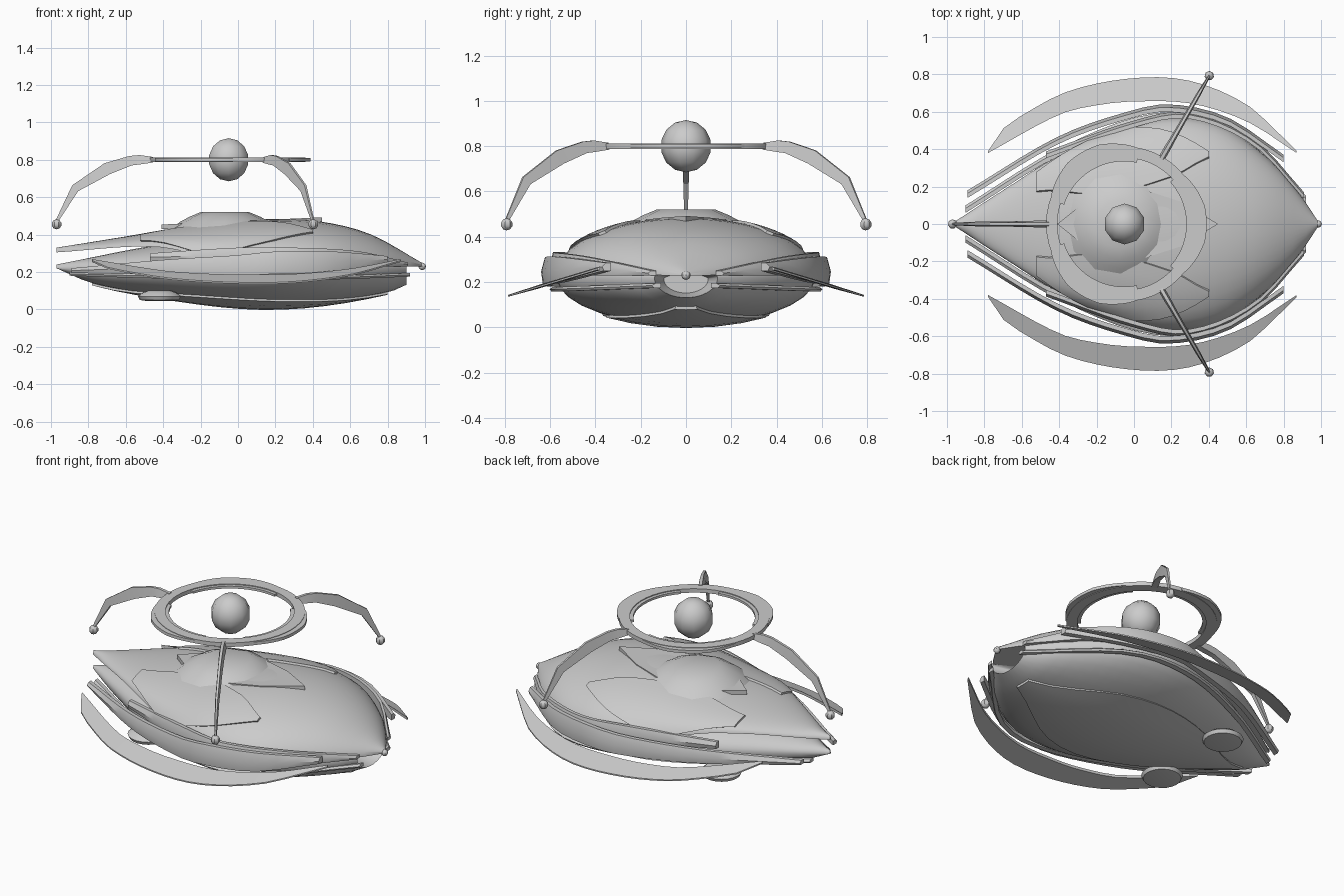
import bpy, bmesh, math
from mathutils import Vector

cube = bpy.data.objects.get("Cube")
if cube:
    bpy.data.objects.remove(cube, do_unlink=True)

grey = bpy.data.materials.new("light_grey")
grey.use_nodes = True
grey.diffuse_color = (0.6, 0.6, 0.6, 1)
for node in grey.node_tree.nodes:
    if node.type == 'BSDF_PRINCIPLED':
        node.inputs["Base Color"].default_value = grey.diffuse_color


def finish(name, bm, angle=35):
    bmesh.ops.recalc_face_normals(bm, faces=bm.faces)
    mesh = bpy.data.meshes.new(name)
    bm.to_mesh(mesh)
    bm.free()
    mesh.materials.append(grey)
    obj = bpy.data.objects.new(name, mesh)
    bpy.context.collection.objects.link(obj)
    bpy.ops.object.select_all(action='DESELECT')
    obj.select_set(True)
    bpy.context.view_layer.objects.active = obj
    bpy.ops.object.shade_smooth_by_angle(angle=math.radians(angle))
    return obj


def curve(pts, x):
    """Smooth value at x through a short list of (x, value) points."""
    x = min(max(x, pts[0][0]), pts[-1][0])
    i = max(k for k in range(len(pts) - 1) if pts[k][0] <= x)

    def slope(k):
        a, b = pts[max(k - 1, 0)], pts[min(k + 1, len(pts) - 1)]
        return (b[1] - a[1]) / (b[0] - a[0])
    (x0, y0), (x1, y1) = pts[i], pts[i + 1]
    h = x1 - x0
    t = (x - x0) / h
    return ((1 + 2 * t) * (1 - t) ** 2 * y0 + t * (1 - t) ** 2 * h * slope(i)
            + t * t * (3 - 2 * t) * y1 + t * t * (t - 1) * h * slope(i + 1))


def span(a, b, n):
    return [a + (b - a) * i / n for i in range(n + 1)]


def loft(name, rings, angle=35):
    """Skin closed rings of equal length and cap both ends."""
    bm = bmesh.new()
    rows = [[bm.verts.new(p) for p in ring] for ring in rings]
    n = len(rows[0])
    for a, b in zip(rows, rows[1:]):
        for i in range(n):
            bm.faces.new((a[i], a[(i + 1) % n], b[(i + 1) % n], b[i]))
    bm.faces.new(rows[0])
    bm.faces.new(rows[-1])
    return finish(name, bm, angle)


# Hull outline and profiles
width = [(-.97, .005), (-.7, .18), (-.4, .365), (0, .53), (.25, .57),
         (.5, .51), (.75, .32), (.9, .14), (.99, .005)]
shell_rim = [(-.97, .305), (-.45, .335), (-.1, .27), (.3, .235), (.99, .23)]
shell_top = [(-.97, .33), (-.6, .39), (-.3, .44), (.1, .48), (.4, .475),
             (.7, .405), (.99, .245)]
core_top = [(-.97, .24), (-.4, .35), (.1, .4), (.5, .38), (.9, .25)]
keel = [(-.97, .22), (-.78, .14), (-.4, .065), (.05, .012), (.4, .022), (.8, .09), (.92, .14)]


def shell_point(x, deg, off=0):
    a, r = math.radians(deg), curve(shell_rim, x)
    return (x, (curve(width, x) + off) * math.cos(a),
            r + (curve(shell_top, x) - r + off) * math.sin(a))


def hull_point(x, deg, off=0):
    a, rim = math.radians(deg), .22
    s = math.sin(a)
    h = curve(core_top, x) - rim if s > 0 else rim - curve(keel, x)
    return (x, (curve(width, x) + off) * math.cos(a), rim + (h + off) * s)


loft("upper_shell", [[shell_point(x, d) for d in span(0, 180, 20)] for x in span(-.97, .99, 28)])
hull = [[hull_point(x, d) for d in range(0, 360, 12)] for x in span(-.97, .9, 28)]
# The blunt end has a recessed mouth
hull.append([(.78, p[1] * .7, .2 + (p[2] - .2) * .7) for p in hull[-1]])
loft("lower_hull", hull)


def patch(name, point, low, high, x0, x1, side=1):
    """Thin plate lying on a hull surface between two angle curves."""
    rings = []
    for x in span(x0, x1, 14):
        angles = span(curve(low, x), curve(high, x), 6)
        ring = [point(x, d, .012) for d in angles] + [point(x, d, -.004) for d in reversed(angles)]
        rings.append([(p[0], p[1] * side, p[2]) for p in ring])
    loft(name, rings)


patch("keel_plate", hull_point, [(-.78, -91), (-.3, -125), (.3, -125), (.8, -100)],
      [(-.78, -89), (-.3, -55), (.3, -55), (.8, -80)], -.78, .8)


def ribbon(name, path, thick, side):
    """Upright band through (x, y, low z, high z) stations."""
    tables = [[(p[0], p[k]) for p in path] for k in (1, 2, 3)]
    rings = []
    for x in span(path[0][0], path[-1][0], 18):
        y, lo, hi = (curve(t, x) for t in tables)
        rings.append([(x, side * (y + dy), z) for dy, z in
                      ((-thick, lo), (thick * .6, lo), (thick, (lo + hi) / 2), (thick * .2, hi), (-thick, hi))])
    loft(name, rings)


outer_band = [(-.89, .16, .195, .22), (-.4, .45, .185, .265), (0, .59, .18, .29),
              (.2, .62, .19, .31), (.5, .55, .2, .31), (.8, .35, .25, .285)]
inner_band = [(-.47, .37, .26, .3), (0, .535, .24, .33), (.3, .58, .23, .33),
              (.65, .43, .23, .31), (.91, .15, .23, .25)]
rim_band = [(-.9, .08, .18, .2), (-.4, .385, .165, .19), (.1, .57, .16, .18),
            (.5, .525, .16, .18), (.92, .13, .175, .195)]
fin_outer = [(-.78, .39), (-.72, .49), (-.6, .58), (-.35, .71), (0, .78),
             (.3, .765), (.6, .64), (.8, .46), (.87, .39)]
fin_inner = [(-.78, .38), (-.4, .585), (-.2, .635), (0, .655), (.3, .645), (.6, .55), (.87, .38)]


def fin_point(x, y, side, dz):
    return (x, side * y, .18 - .3 * (y - .65) + dz)


for side, label in ((1, "back"), (-1, "front")):
    ribbon(label + "_outer_band", outer_band, .02, side)
    ribbon(label + "_inner_band", inner_band, .018, side)
    ribbon(label + "_rim_band", rim_band, .02, side)
    # Leaf plate on the shoulder of the shell
    patch(label + "_shoulder_plate", shell_point,
          [(-.52, 25), (-.22, 5), (.1, 25), (.4, 46)],
          [(-.52, 55), (-.2, 70), (.2, 64), (.4, 50)], -.52, .4, side)
    # Crescent side fin
    rings = []
    for x in span(-.78, .87, 20):
        o, i = curve(fin_outer, x), curve(fin_inner, x)
        rings.append([fin_point(x, y, side, dz) for y, dz in
                      ((i, -.008), (o, -.004), (o, .004), (i, .008))])
    loft(label + "_side_fin", rings)


def turned(name, profile, centre, sides, angle=35):
    """Solid of revolution from (radius, z) points."""
    rings = [[(centre[0] + r * math.cos(math.tau * k / sides),
               centre[1] + r * math.sin(math.tau * k / sides), z) for k in range(sides)]
             for r, z in profile]
    loft(name, rings, angle)


# Landing discs
for side, label in ((1, "back"), (-1, "front")):
    turned(label + "_landing_disc", [(.06, .1), (.09, .09), (.115, .07), (.105, .05), (.07, .045)],
           (-.42, side * .26), 20)

# Diamond plate and flattened dome on the crown
outline = [(-.41, 0), (-.26, .12), (0, .2), (.25, .12), (.45, 0), (.25, -.12), (0, -.2), (-.26, -.12)]
loft("crown_plate", [[(x, y, .46 + .045 * x + dz) for x, y in outline] for dz in (-.012, .012)])
turned("crown_dome", [(.29, .43), (.24, .468), (.19, .495), (.13, .52)], (-.07, 0), 12)


def ball(name, centre, radius, u, v, stretch=1):
    bm = bmesh.new()
    bmesh.ops.create_uvsphere(bm, u_segments=u, v_segments=v, radius=radius)
    for vert in bm.verts:
        vert.co.z *= stretch
        vert.co += Vector(centre)
    finish(name, bm, 40)


ball("floating_orb", (-.05, 0, .8), .112, 10, 7, 1.03)
ball("stern_bead", (.985, 0, .23), .02, 8, 6)

# Floating ring: full hoop, outer lobes and inner arcs
CENTRE = -.055


def arc(name, r0, r1, a0, a1, half, n, bulge=0):
    rings = []
    for k, a in enumerate(span(math.radians(a0), math.radians(a1), n)):
        out = r1 + bulge * min(1, 3 * min(k, n - k) / n)
        rings.append([(CENTRE + r * math.cos(a), r * math.sin(a), .8 + z)
                      for r, z in ((r0, -half), (out, -half), (out, half), (r0, half))])
    loft(name, rings)


arc("hoop", .355, .415, 0, 360, .012, 48)
for k in range(3):
    arc(f"hoop_lobe_{k}", .4, .418, 120 * k - 38, 120 * k + 38, .009, 15, .026)
    arc(f"hoop_inner_arc_{k}", .335, .36, 120 * k - 42, 120 * k + 42, .007, 14)

# Three drooping arms: (radius, z, height, half thickness)
stations = [(.4, .8, .03, .018), (.47, .8, .05, .018), (.52, .795, .052, .016),
            (.645, .752, .065, .014), (.815, .648, .045, .012), (.915, .47, .014, .007)]
for k in range(3):
    a = math.radians(60 + 120 * k)
    along, across = Vector((math.cos(a), math.sin(a), 0)), Vector((-math.sin(a), math.cos(a), 0))
    rings = []
    for i, (r, z, h, t) in enumerate(stations):
        p, q = stations[max(i - 1, 0)], stations[min(i + 1, len(stations) - 1)]
        d = Vector((q[0] - p[0], q[1] - p[1])).normalized()
        up = (along * -d.y + Vector((0, 0, d.x))) * h / 2
        mid = Vector((CENTRE, 0, z)) + along * r
        rings.append([mid + up * s + across * t * w for s, w in ((1, -.5), (1, .5), (-1, 1), (-1, -1))])
    loft(f"arm_{k}", rings, 20)
    ball(f"arm_bead_{k}", (CENTRE + .915 * along.x, .915 * along.y, .455), .027, 7, 5)
